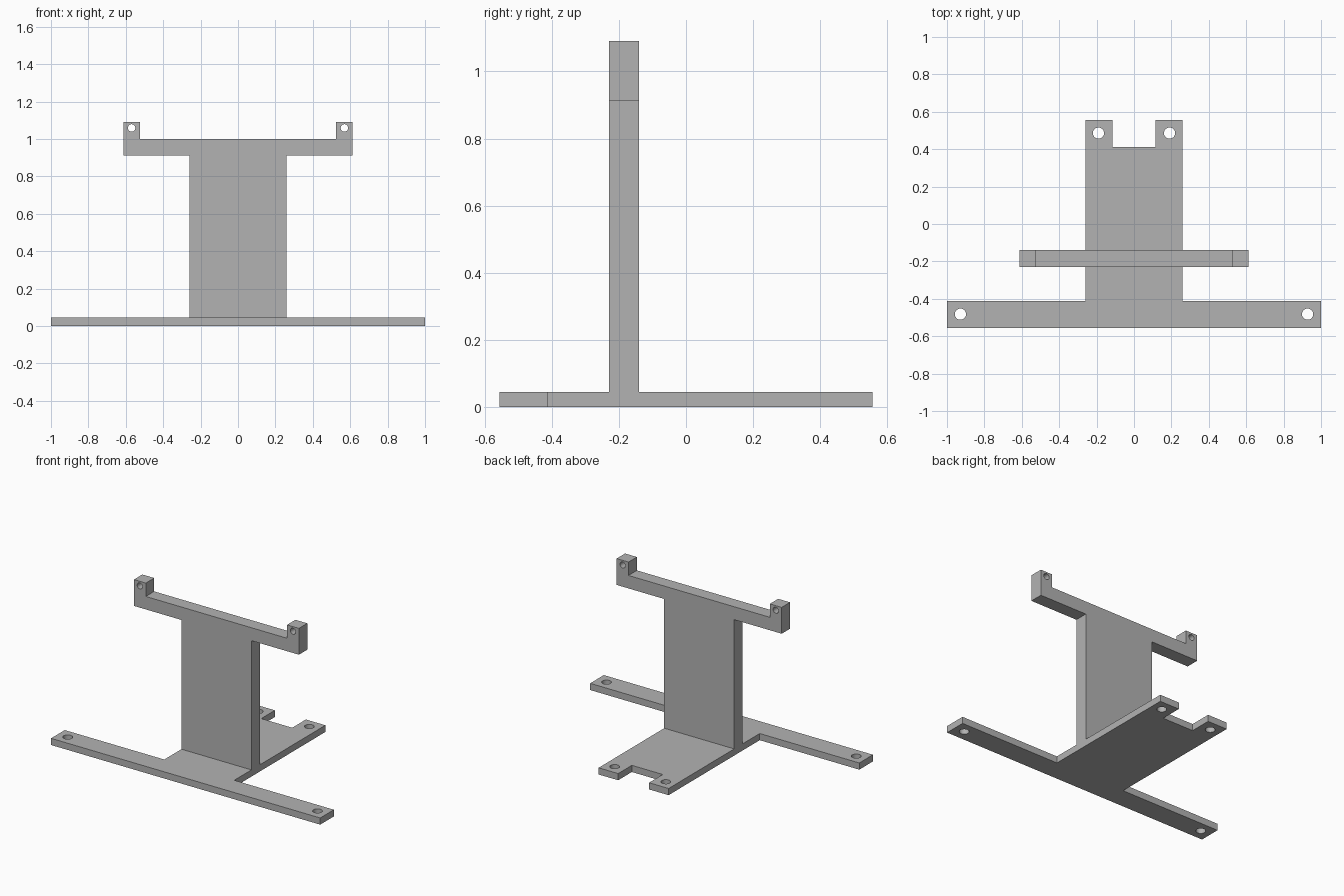
import bpy
import bmesh
from mathutils import Matrix, Vector

cube = bpy.data.objects.get("Cube")
if cube:
    bpy.data.objects.remove(cube, do_unlink=True)

grey = bpy.data.materials.new("plain grey")
grey.use_nodes = True
colour = (0.45, 0.45, 0.45, 1)
grey.diffuse_color = colour
grey.node_tree.nodes["Principled BSDF"].inputs["Base Color"].default_value = colour

PLATE_TOP = 0.045
MAST_FRONT, MAST_BACK = -0.229, -0.14
UPRIGHT = Matrix.Rotation(1.5707963, 4, 'X')  # turns a flat profile to face the front


def add_object(name, bm):
    bmesh.ops.recalc_face_normals(bm, faces=bm.faces)
    mesh = bpy.data.meshes.new(name)
    bm.to_mesh(mesh)
    bm.free()
    obj = bpy.data.objects.new(name, mesh)
    bpy.context.collection.objects.link(obj)
    return obj


def symmetric_slab(name, half, thickness, matrix):
    """Extrude a half outline, mirrored across x = 0, into a slab."""
    bm = bmesh.new()
    outline = half + [(-x, y) for x, y in reversed(half)]
    face = bm.faces.new([bm.verts.new((x, y, 0)) for x, y in outline])
    new = bmesh.ops.extrude_face_region(bm, geom=[face])["geom"]
    verts = [v for v in new if isinstance(v, bmesh.types.BMVert)]
    bmesh.ops.translate(bm, verts=verts, vec=(0, 0, thickness))
    bmesh.ops.transform(bm, matrix=matrix, verts=bm.verts)
    obj = add_object(name, bm)
    obj.data.materials.append(grey)
    return obj


def drill(obj, centres, radius, turn):
    """Cut a mirrored pair of round holes at every centre."""
    bm = bmesh.new()
    for centre in centres:
        for side in (-1, 1):
            place = Matrix.Translation(Vector((side * centre[0], centre[1], centre[2])))
            bmesh.ops.create_cone(bm, cap_ends=True, segments=32, radius1=radius,
                                  radius2=radius, depth=0.2, matrix=place @ turn)
    cutter = add_object("hole_cutter", bm)
    cutter.hide_render = True
    mod = obj.modifiers.new("holes", 'BOOLEAN')
    mod.operation = 'DIFFERENCE'
    mod.solver = 'EXACT'
    mod.object = cutter
    bpy.ops.object.select_all(action='DESELECT')
    bpy.context.view_layer.objects.active = obj
    obj.select_set(True)
    bpy.ops.object.modifier_apply(modifier=mod.name)
    bpy.data.objects.remove(cutter, do_unlink=True)
    bpy.ops.object.shade_smooth_by_angle()


# Base plate: wide front bar, narrower tongue with a notch at the back
base = symmetric_slab("base_plate", [
    (1, -0.556), (1, -0.411), (0.26, -0.411), (0.26, 0.556),
    (0.115, 0.556), (0.115, 0.411)], PLATE_TOP, Matrix.Identity(4))
drill(base, [(0.928, -0.482, 0), (0.19, 0.486, 0)], 0.03, Matrix.Identity(4))

# Upright panel with side arms and raised lugs
upright = symmetric_slab("upright_bracket", [
    (0.26, PLATE_TOP), (0.26, 0.913), (0.613, 0.913), (0.613, 1.09),
    (0.525, 1.09), (0.525, 1.0)], MAST_BACK - MAST_FRONT,
    Matrix.Translation((0, MAST_BACK, 0)) @ UPRIGHT)
drill(upright, [(0.569, (MAST_FRONT + MAST_BACK) / 2, 1.059)], 0.02, UPRIGHT)
